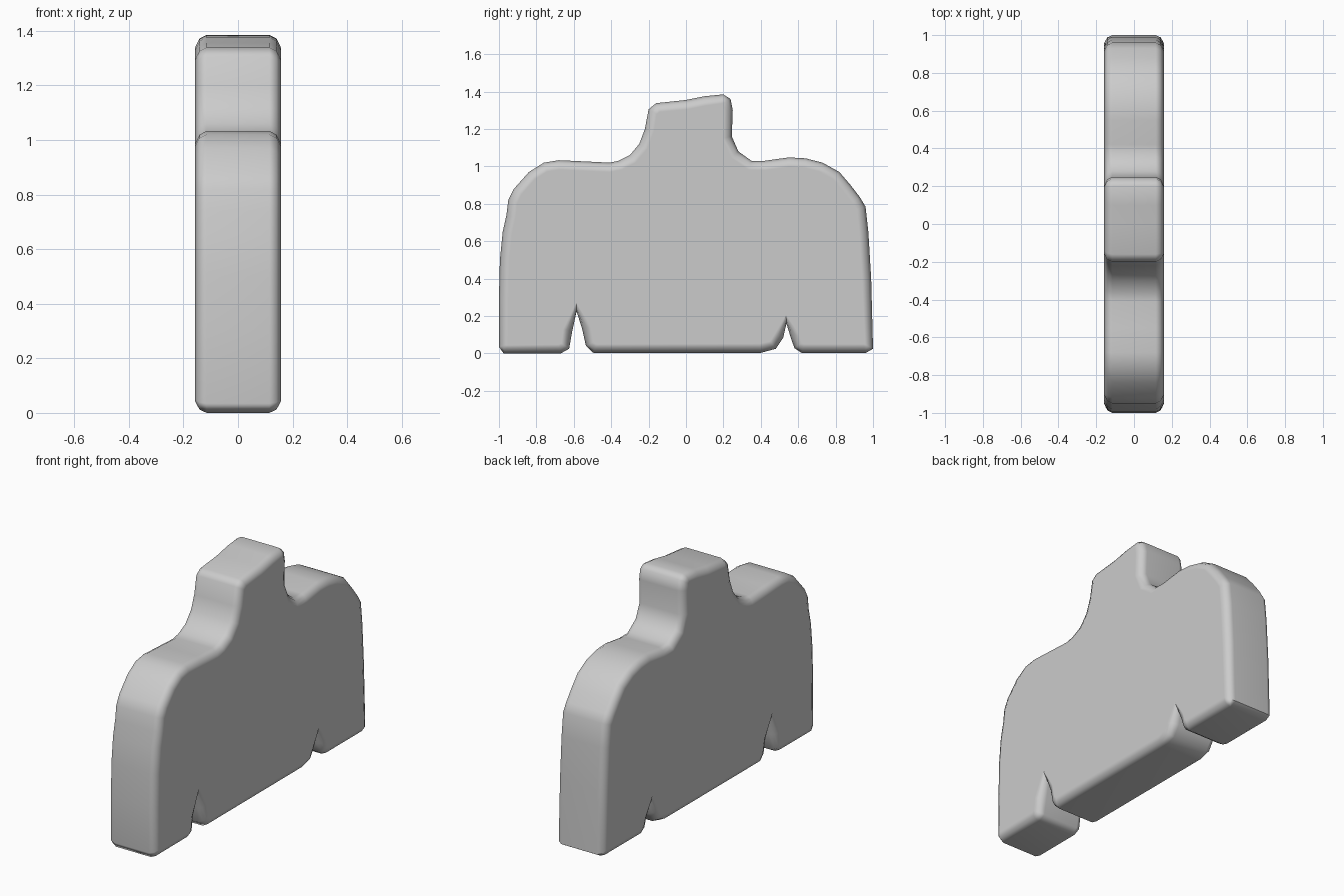
import bpy, bmesh, math
from mathutils import Vector

if "Cube" in bpy.data.objects:
    bpy.data.objects.remove(bpy.data.objects["Cube"])

# Side outline (y, z), anticlockwise from the bottom left corner
outline = [Vector(p) for p in [
    # base with the two notches
    (-1, .035), (-.975, 0), (-.67, 0), (-.625, .025), (-.608, .12), (-.585, .225),
    (-.555, .13), (-.535, .04), (-.495, .003), (.4, .003), (.48, .025), (.52, .085),
    (.537, .16), (.56, .085), (.58, .028), (.62, .002), (.96, .002), (1, .025),
    # rear side and shoulder
    (.99, .4), (.975, .65), (.96, .785), (.93, .835), (.88, .9), (.82, .97), (.73, 1.02),
    (.64, 1.043), (.55, 1.048), (.42, 1.03), (.35, 1.03), (.28, 1.08), (.245, 1.16),
    # top block
    (.25, 1.3), (.238, 1.36), (.2, 1.385), (.1, 1.375), (0, 1.355), (-.16, 1.338), (-.2, 1.305),
    # front shoulder and side
    (-.22, 1.2), (-.25, 1.12), (-.3, 1.06), (-.36, 1.03), (-.41, 1.02), (-.55, 1.027),
    (-.68, 1.033), (-.76, 1.02), (-.84, .97), (-.92, .88), (-.95, .82), (-.96, .74),
    (-.98, .65), (-.995, .5), (-1, .3)]]


def inward(i):
    """Unit direction pointing into the solid at outline point i."""
    a, b, c = outline[i - 1], outline[i], outline[(i + 1) % len(outline)]
    d = (b - a).normalized() + (c - b).normalized()
    return Vector((-d.y, d.x)).normalized()


# Cross-section of the softened edge: (half thickness, inset)
section = [(.158, .05), (.15, .032), (.141, .014), (.115, 0)]
layers = [(-x, s) for x, s in section] + [(x, s) for x, s in reversed(section)]

bm = bmesh.new()
n = len(outline)
rings = []
for x, inset in layers:
    pts = [outline[i] + inward(i) * inset for i in range(n)]
    rings.append([bm.verts.new((x, p.x, p.y)) for p in pts])
for lo, hi in zip(rings, rings[1:]):
    for i in range(n):
        j = (i + 1) % n
        bm.faces.new((lo[i], lo[j], hi[j], hi[i]))
bm.faces.new(rings[0])
bm.faces.new(rings[-1])
bmesh.ops.recalc_face_normals(bm, faces=bm.faces)

mesh = bpy.data.meshes.new("rounded_plaque")
bm.to_mesh(mesh)
bm.free()
plaque = bpy.data.objects.new("rounded_plaque", mesh)
bpy.context.collection.objects.link(plaque)

# Smooth shading with flat broad sides
bpy.context.view_layer.objects.active = plaque
plaque.select_set(True)
bpy.ops.object.shade_smooth_by_angle(angle=math.radians(50))
weighted = plaque.modifiers.new("weighted_normals", 'WEIGHTED_NORMAL')
weighted.keep_sharp = True
